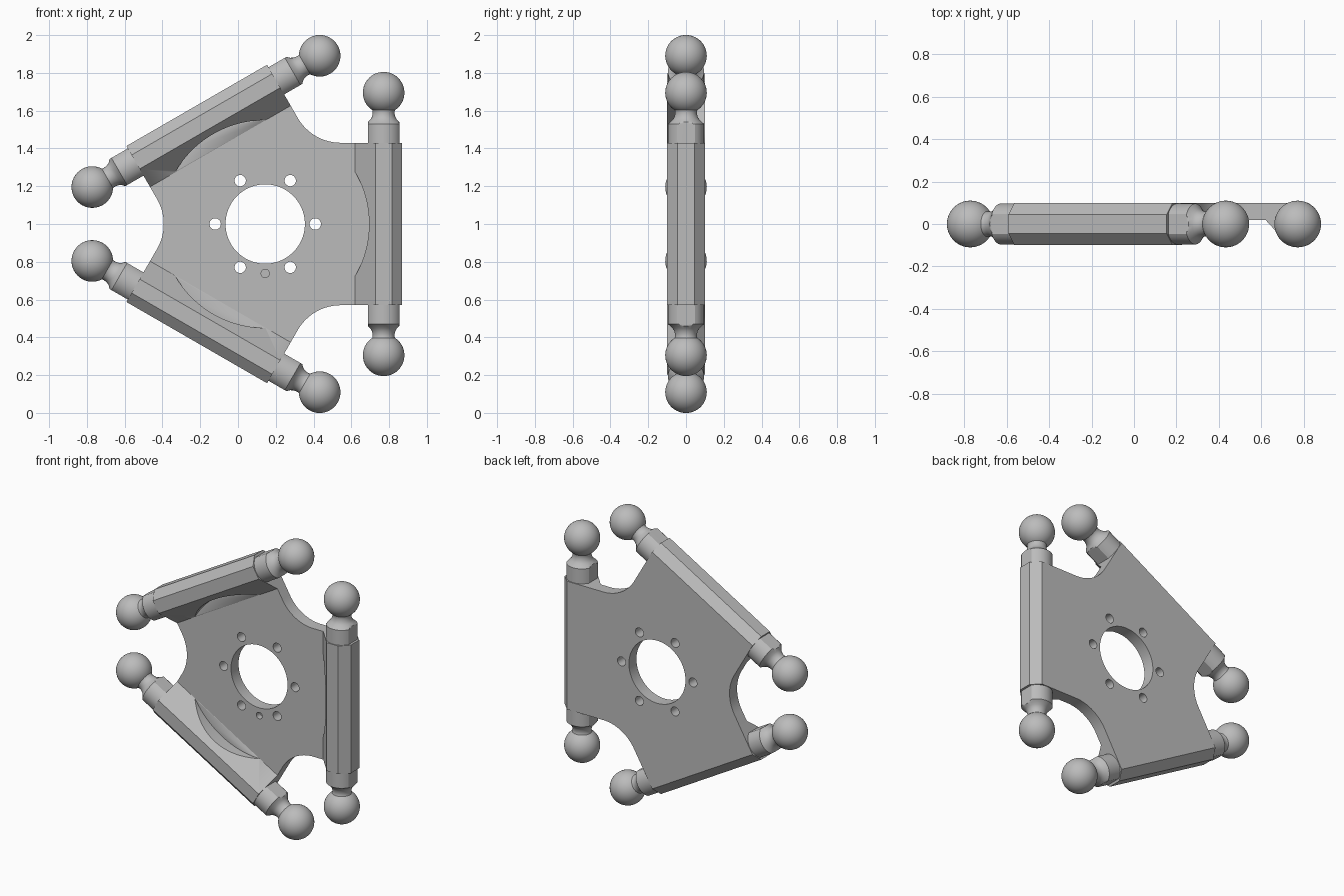
import bpy, bmesh
from math import sin, cos, pi, radians, sqrt
from mathutils import Matrix, Vector

if "Cube" in bpy.data.objects:
    bpy.data.objects.remove(bpy.data.objects["Cube"])

HUB = Matrix.Translation((0.144, 0, 1))
TURNS = {"side": 0, "upper": -120, "lower": 120}
BACK, FRONT = 0.10, 0.02      # plate faces along y
HALF = 0.43                   # half length of each bar
ROD = 0.627                   # rod distance from the hub

grey = bpy.data.materials.new("plain grey")
grey.use_nodes = True
grey.diffuse_color = (0.5, 0.5, 0.5, 1)
grey.node_tree.nodes["Principled BSDF"].inputs["Base Color"].default_value = (0.5, 0.5, 0.5, 1)


def finish(name, bm, matrix):
    bmesh.ops.recalc_face_normals(bm, faces=bm.faces)
    mesh = bpy.data.meshes.new(name)
    bm.to_mesh(mesh)
    bm.free()
    mesh.materials.append(grey)
    obj = bpy.data.objects.new(name, mesh)
    obj.matrix_world = matrix
    bpy.context.collection.objects.link(obj)
    return obj


def prism(name, points, sweep, matrix=HUB):
    bm = bmesh.new()
    face = bm.faces.new([bm.verts.new(p) for p in points])
    out = bmesh.ops.extrude_face_region(bm, geom=[face], use_keep_orig=True)
    moved = [g for g in out["geom"] if isinstance(g, bmesh.types.BMVert)]
    bmesh.ops.translate(bm, verts=moved, vec=sweep)
    return finish(name, bm, matrix)


def disc(name, x, z, radius, y0, y1, sides=32):
    ring = [(x + radius * cos(2 * pi * i / sides), y0, z + radius * sin(2 * pi * i / sides))
            for i in range(sides)]
    return prism(name, ring, (0, y1 - y0, 0))


def combine(target, tool, operation):
    mod = target.modifiers.new("combine", "BOOLEAN")
    mod.operation, mod.solver, mod.object = operation, "EXACT", tool
    bpy.context.view_layer.objects.active = target
    bpy.context.view_layer.update()
    bpy.ops.object.modifier_apply(modifier=mod.name)
    bpy.data.objects.remove(tool)


def smooth(obj):
    bpy.ops.object.select_all(action="DESELECT")
    obj.select_set(True)
    bpy.context.view_layer.objects.active = obj
    bpy.ops.object.shade_smooth_by_angle(angle=radians(25))


# plate outline: three straight lobes joined by concave fillets
tangent = 0.152
vertex = HALF / sqrt(3)
fillet = tangent * sqrt(3)
lobe = [(0.475, -HALF), (0.475, HALF)]
for i in range(25):
    a = radians(-90 - 60 * i / 24)
    lobe.append((vertex + tangent + fillet * cos(a), HALF + fillet + fillet * sin(a)))
for i in range(1, 25):
    a = radians(-150 - 60 * i / 24)
    lobe.append((vertex + tangent + fillet * cos(a), HALF + fillet + fillet * sin(a)))
# keep the part of the fillet up to its far tangent point
lobe = lobe[:2 + 25]
outline = []
for k in range(3):
    t = 2 * pi * k / 3
    outline += [(u * cos(t) - w * sin(t), BACK, u * sin(t) + w * cos(t)) for u, w in lobe]
plate = prism("hub_plate", outline, (0, FRONT - BACK, 0))

# central bore, bolt circle and blind locating hole
combine(plate, disc("bore_cutter", 0, 0, 0.21, -0.2, 0.2, 96), "DIFFERENCE")
for k in range(6):
    a = k * pi / 3
    combine(plate, disc("bolt_cutter", 0.265 * cos(a), 0.265 * sin(a), 0.03, -0.2, 0.2), "DIFFERENCE")
combine(plate, disc("locating_cutter", 0, -0.262, 0.022, -0.2, 0.06), "DIFFERENCE")
smooth(plate)

# chamfered bar cross-section, from the plate edge outward
section = [(0.475, BACK), (0.475, FRONT), (0.585, -0.1), (0.67, -0.1),
           (0.725, -0.045), (0.725, 0.045), (0.67, BACK)]

# rod end: shank, concave neck, ball
profile = [(0, 0.42), (0.096, 0.42), (0.096, 0.53), (0.0895, 0.535), (0.083, 0.541),
           (0.07, 0.553), (0.062, 0.567), (0.058, 0.583), (0.058, 0.595)]
for i in range(25):
    a = radians(-57 + 147 * i / 24)
    profile.append((0.11 * cos(a), 0.695 + 0.11 * sin(a)))


def rod_end(name, matrix, side):
    bm = bmesh.new()
    verts = [bm.verts.new((r, 0, w)) for r, w in profile]
    edges = [bm.edges.new(pair) for pair in zip(verts, verts[1:])]
    bmesh.ops.spin(bm, geom=verts + edges, cent=(0, 0, 0), axis=(0, 0, 1),
                   angle=2 * pi, steps=48)
    bmesh.ops.remove_doubles(bm, verts=bm.verts, dist=0.0003)
    for v in bm.verts:
        # two wrench flats on the shank
        if v.co.z < 0.6:
            v.co.x = max(-0.083, min(0.083, v.co.x))
        v.co.z *= side
        v.co.x += ROD
    smooth(finish(name, bm, matrix))


for label, angle in TURNS.items():
    matrix = HUB @ Matrix.Rotation(radians(angle), 4, "Y")
    bar = prism(label + "_bar", [(u, y, -HALF) for u, y in section], (0, 0, 2 * HALF), matrix)
    # round clearance pocket in the sloped inner face
    combine(bar, disc("pocket_cutter", 0, 0, 0.55, -0.3, FRONT, 128), "DIFFERENCE")
    smooth(bar)
    for end, side in (("left", 1), ("right", -1)):
        rod_end(f"{label}_rod_end_{end}", matrix, side)
